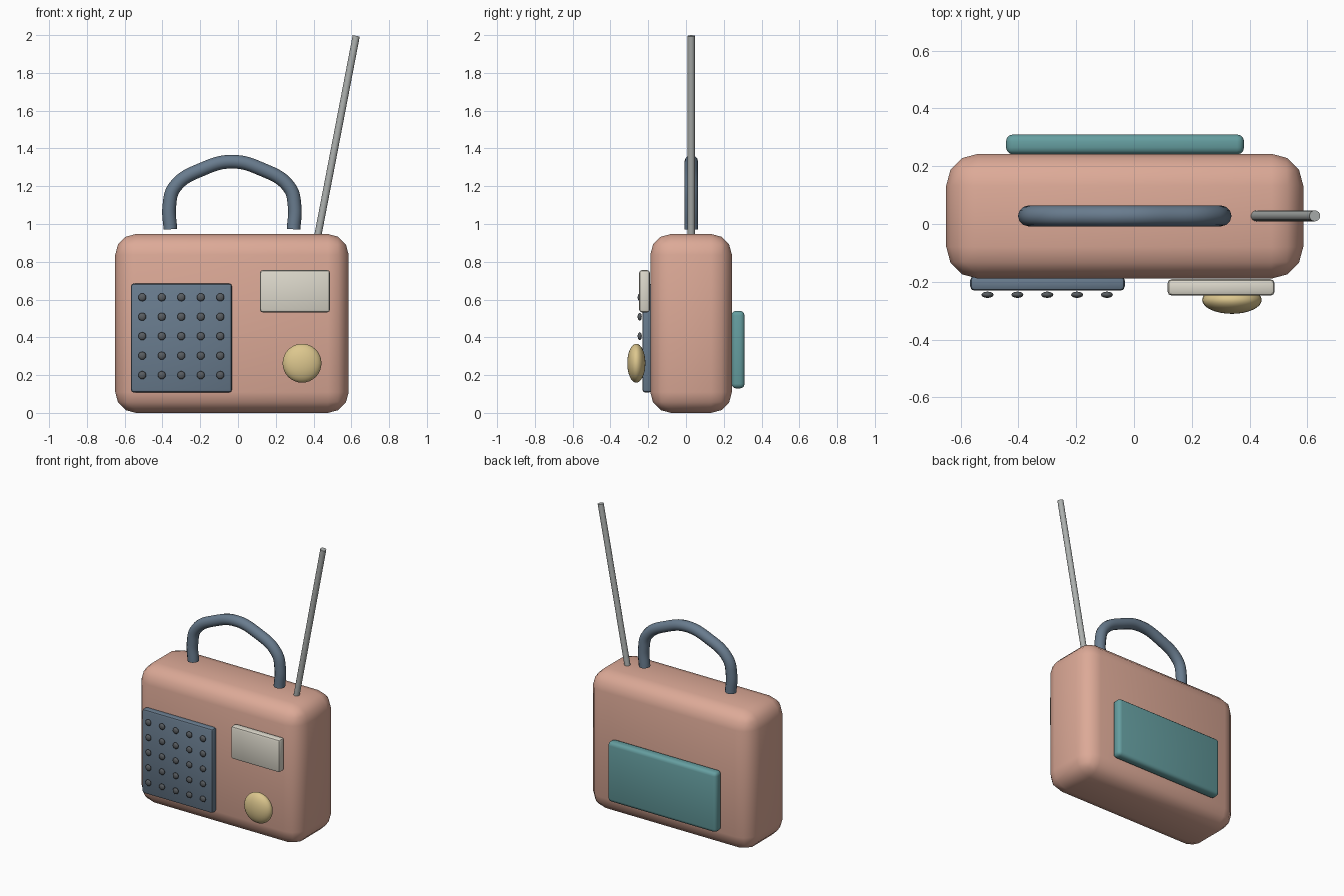
import bpy, math
from mathutils import Vector

if "Cube" in bpy.data.objects:
    bpy.data.objects.remove(bpy.data.objects["Cube"])

CX, CY = -0.032, 0.028   # body centre line


def paint(ob, name, rgb):
    mat = bpy.data.materials.get(name) or bpy.data.materials.new(name)
    mat.diffuse_color = (*rgb, 1)
    mat.use_nodes = True
    mat.node_tree.nodes["Principled BSDF"].inputs["Base Color"].default_value = mat.diffuse_color
    ob.data.materials.append(mat)


def smooth(ob, angle=40):
    bpy.ops.object.select_all(action='DESELECT')
    ob.select_set(True)
    bpy.context.view_layer.objects.active = ob
    bpy.ops.object.shade_smooth_by_angle(angle=math.radians(angle))


def box(name, lo, hi, bevel, segments, mat):
    """Rounded box between two corners."""
    lo, hi = Vector(lo), Vector(hi)
    bpy.ops.mesh.primitive_cube_add(size=1, location=(lo + hi) / 2)
    ob = bpy.context.object
    ob.name = name
    ob.scale = hi - lo
    bpy.ops.object.transform_apply(location=False, rotation=False, scale=True)
    mod = ob.modifiers.new("round_edges", 'BEVEL')
    mod.width, mod.segments = bevel, segments
    bpy.ops.object.modifier_apply(modifier=mod.name)
    smooth(ob)
    paint(ob, *mat)
    return ob


def button(name, loc, scale, segments, rings, mat):
    """Flattened ball facing the front."""
    bpy.ops.mesh.primitive_uv_sphere_add(segments=segments, ring_count=rings, radius=1, location=loc)
    ob = bpy.context.object
    ob.name = name
    ob.scale = scale
    bpy.ops.object.transform_apply(location=False, rotation=False, scale=True)
    smooth(ob, 60)
    paint(ob, *mat)
    return ob


SALMON = ("salmon", (0.72, 0.40, 0.31))
SLATE = ("slate", (0.14, 0.20, 0.27))
TEAL = ("teal", (0.13, 0.34, 0.35))
CREAM = ("cream", (0.72, 0.69, 0.60))
GOLD = ("gold", (0.72, 0.57, 0.27))
METAL = ("metal", (0.42, 0.44, 0.43))
DARK = ("dark", (0.10, 0.11, 0.12))

# Case
box("case", (-0.65, -0.189, 0), (0.586, 0.243, 0.947), 0.11, 3, SALMON)

# Front panels and rear battery cover
box("speaker_panel", (-0.567, -0.231, 0.108), (-0.032, -0.18, 0.685), 0.015, 2, SLATE)
box("display", (0.116, -0.248, 0.532), (0.487, -0.191, 0.756), 0.015, 2, CREAM)
box("battery_cover", (-0.443, 0.241, 0.13), (0.381, 0.31, 0.54), 0.024, 3, TEAL)

# Speaker studs in a 5 x 5 grid
for i in range(5):
    for j in range(5):
        loc = (-0.507 + i * 0.1033, -0.245, 0.2 + j * 0.103)
        button(f"speaker_stud_{i}_{j}", loc, (0.021, 0.011, 0.021), 12, 8, DARK)

# Tuning knob
button("tuning_knob", (0.339, -0.263, 0.263), (0.103, 0.048, 0.103), 32, 16, GOLD)

# Carrying handle: mirrored arch swept with a round section
half = [(-0.326, 0.972), (-0.332, 1.09), (-0.303, 1.195), (-0.15, 1.293)]
arch = half + [(0, 1.33)] + [(-x, z) for x, z in reversed(half)]
curve = bpy.data.curves.new("handle", 'CURVE')
curve.dimensions = '3D'
curve.bevel_depth = 0.036
curve.bevel_resolution = 4
curve.use_fill_caps = True
spline = curve.splines.new('BEZIER')
spline.bezier_points.add(len(arch) - 1)
spline.resolution_u = 8
for p, (x, z) in zip(spline.bezier_points, arch):
    p.co = (CX + x, CY, z)
    p.handle_left_type = p.handle_right_type = 'AUTO'
handle = bpy.data.objects.new("handle", curve)
bpy.context.collection.objects.link(handle)
bpy.ops.object.select_all(action='DESELECT')
handle.select_set(True)
bpy.context.view_layer.objects.active = handle
bpy.ops.object.convert(target='MESH')
handle = bpy.context.object
smooth(handle)
paint(handle, *SLATE)

# Tilted antenna
base, tip = Vector((0.421, CY, 0.93)), Vector((0.626, CY, 1.996))
axis = tip - base
bpy.ops.mesh.primitive_cylinder_add(vertices=16, radius=0.019, depth=axis.length,
                                    location=(base + tip) / 2,
                                    rotation=axis.to_track_quat('Z', 'Y').to_euler())
antenna = bpy.context.object
antenna.name = "antenna"
smooth(antenna)
paint(antenna, *METAL)
